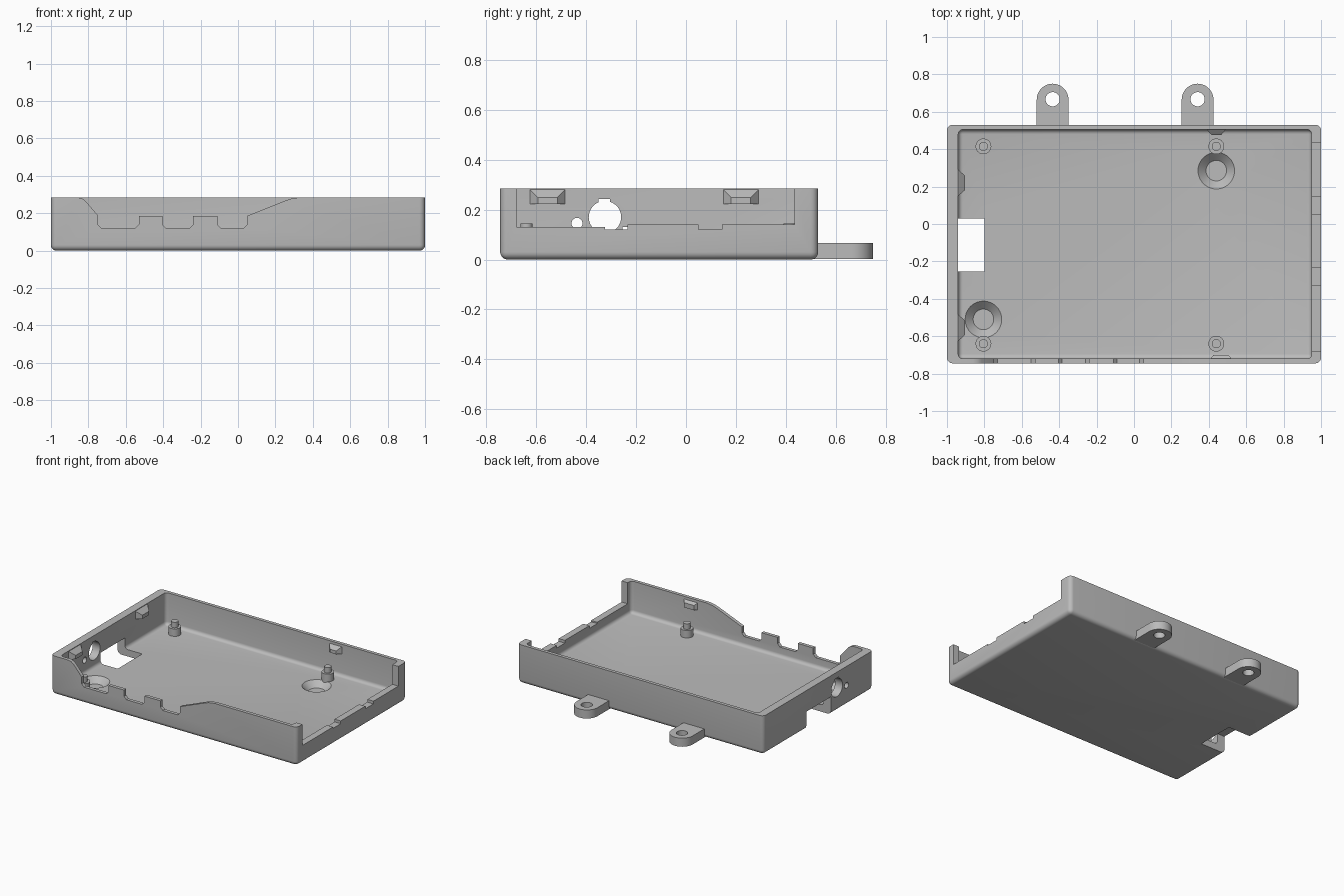
import bpy, bmesh, math
from mathutils import Vector, Matrix

cube = bpy.data.objects.get("Cube")
if cube:
    bpy.data.objects.remove(cube)

grey = bpy.data.materials.new("plain_grey")
grey.use_nodes = True
colour = (0.5, 0.5, 0.5, 1)
grey.diffuse_color = colour
grey.node_tree.nodes["Principled BSDF"].inputs["Base Color"].default_value = colour


def finish(bm, name):
    bmesh.ops.recalc_face_normals(bm, faces=bm.faces)
    mesh = bpy.data.meshes.new(name)
    bm.to_mesh(mesh)
    bm.free()
    mesh.materials.append(grey)
    obj = bpy.data.objects.new(name, mesh)
    bpy.context.collection.objects.link(obj)
    return obj


def box(name, lo, hi, radius=0):
    """Box between two corners; a radius rounds every edge but the top ones."""
    bm = bmesh.new()
    lo, hi = Vector(lo), Vector(hi)
    bmesh.ops.create_cube(bm, size=1)
    for v in bm.verts:
        v.co = (lo + hi) / 2 + v.co * (hi - lo)
    if radius:
        edges = [e for e in bm.edges if min(v.co.z for v in e.verts) < hi.z - 1e-4]
        bmesh.ops.bevel(bm, geom=edges, offset=radius, segments=5,
                        profile=0.5, affect='EDGES')
    return finish(bm, name)


def prism(name, points, axis, start, end):
    """Extrude a 2D outline along x, y or z."""
    place = {'x': lambda u, v: Vector((start, u, v)),
             'y': lambda u, v: Vector((u, start, v)),
             'z': lambda u, v: Vector((u, v, start))}[axis]
    step = Vector([(end - start) * (a == axis) for a in "xyz"])
    bm = bmesh.new()
    face = bm.faces.new([bm.verts.new(place(u, v)) for u, v in points])
    grown = bmesh.ops.extrude_face_region(bm, geom=[face])["geom"]
    bmesh.ops.translate(bm, vec=step, verts=[g for g in grown if isinstance(g, bmesh.types.BMVert)])
    return finish(bm, name)


def arc(u, v, r, a0=0, a1=360, n=40):
    angles = [math.radians(a0 + (a1 - a0) * i / n) for i in range(n + (a1 - a0 < 360))]
    return [(u + r * math.cos(a), v + r * math.sin(a)) for a in angles]


def cone(name, x, y, z0, z1, r0, r1):
    bm = bmesh.new()
    bmesh.ops.create_cone(bm, cap_ends=True, segments=40, radius1=r0, radius2=r1,
                          depth=z1 - z0, matrix=Matrix.Translation((x, y, (z0 + z1) / 2)))
    return finish(bm, name)


def cut(target, cutter):
    cutter.hide_render = True
    mod = target.modifiers.new("cut", 'BOOLEAN')
    mod.operation, mod.solver, mod.object = 'DIFFERENCE', 'EXACT', cutter
    bpy.context.view_layer.objects.active = target
    bpy.ops.object.modifier_apply(modifier=mod.name)
    bpy.data.objects.remove(cutter)


def smooth(obj):
    bpy.ops.object.select_all(action='DESELECT')
    obj.select_set(True)
    bpy.context.view_layer.objects.active = obj
    bpy.ops.object.shade_smooth_by_angle(angle=math.radians(30))


TOP, FLOOR = 0.285, 0.05
BACK, FRONT = 0.53, -0.745

# Tray body with hollow inside
tray = box("tray", (-1, FRONT, 0), (1, BACK, TOP), 0.03)
cut(tray, box("hollow", (-0.94, -0.72, FLOOR), (0.95, 0.505, 0.5), 0.025))

# Port openings along the front wall, between two sloped shoulders
outline = [(-0.86, 0.4), (-0.86, TOP), (-0.835, 0.28), (-0.815, 0.265), (-0.75, 0.19)]
for left, right in ((-0.75, -0.53), (-0.405, -0.24), (-0.11, 0.05)):
    outline += [(left, 0.186), (left, 0.14), (left + 0.02, 0.12),
                (right - 0.02, 0.12), (right, 0.14), (right, 0.186)]
outline += [(0.25, 0.266), (0.285, 0.278), (0.33, TOP), (0.33, 0.4)]
cut(tray, prism("front_ports", outline, 'y', -0.9, -0.705))

# Stepped opening in the left wall
steps = [(-0.68, 0.4), (-0.68, 0.13), (-0.325, 0.13), (-0.325, 0.12), (-0.235, 0.12),
         (-0.235, 0.14), (0.05, 0.14), (0.05, 0.12), (0.145, 0.12), (0.145, 0.14),
         (0.435, 0.14), (0.435, 0.4)]
cut(tray, prism("side_opening", steps, 'x', 0.93, 1.2))

# Slot through floor and right wall, with the round holes beside it
cut(tray, box("card_slot", (-1.2, -0.255, -0.1), (-0.8, 0.03, 0.13)))
cut(tray, prism("jack_hole", arc(-0.325, 0.17, 0.065), 'x', -1.2, -0.9))
cut(tray, box("jack_key", (-1.2, -0.35, 0.2), (-0.9, -0.305, 0.242)))
cut(tray, prism("light_hole", arc(-0.437, 0.145, 0.022, n=24), 'x', -1.2, -0.9))

# Blind countersinks in the floor
for x, y in ((0.44, 0.285), (-0.805, -0.51)):
    cut(tray, cone("countersink", x, y, 0.008, 0.06, 0.055, 0.108))
smooth(tray)

# Standoffs with locating pins
for x in (-0.805, 0.44):
    for y in (-0.64, 0.415):
        smooth(cone("standoff", x, y, FLOOR - 0.01, 0.105, 0.042, 0.042))
        smooth(cone("standoff_pin", x, y, 0.1, 0.145, 0.024, 0.024))

# Mounting ears at the back
for x in (-0.435, 0.34):
    ear = prism("mounting_ear", [(x + 0.085, BACK - 0.02)] + arc(x, 0.665, 0.085, 0, 180, 24)
                + [(x - 0.085, BACK - 0.02)], 'z', 0.003, 0.066)
    cut(ear, cone("ear_hole", x, 0.667, -0.1, 0.2, 0.038, 0.038))
    smooth(ear)


def clip(name, centre, turn, width, reach, z0, z1):
    """Wedge catch that tapers towards its tip; reach points along +x before turning."""
    bm = bmesh.new()
    half, tip = width / 2, width / 2 - reach
    base = [(-0.005, s * half, z) for s, z in ((-1, z0), (1, z0), (1, z1), (-1, z1))]
    end = [(reach, s * tip, z) for s, z in ((-1, z0), (1, z0), (1, z1 - reach), (-1, z1 - reach))]
    for co in base + end:
        bm.verts.new(co)
    bmesh.ops.convex_hull(bm, input=bm.verts)
    bm.transform(Matrix.Translation((*centre, 0)) @ Matrix.Rotation(math.radians(turn), 4, 'Z'))
    finish(bm, name)


# Snap catches inside the walls
for y in (-0.555, 0.22):
    clip("right_wall_catch", (-0.94, y), 0, 0.15, 0.036, 0.222, TOP)
clip("back_wall_catch", (0.44, 0.505), -90, 0.11, 0.03, 0.215, 0.27)
clip("front_wall_catch", (0.465, -0.72), 90, 0.12, 0.02, 0.215, 0.27)
